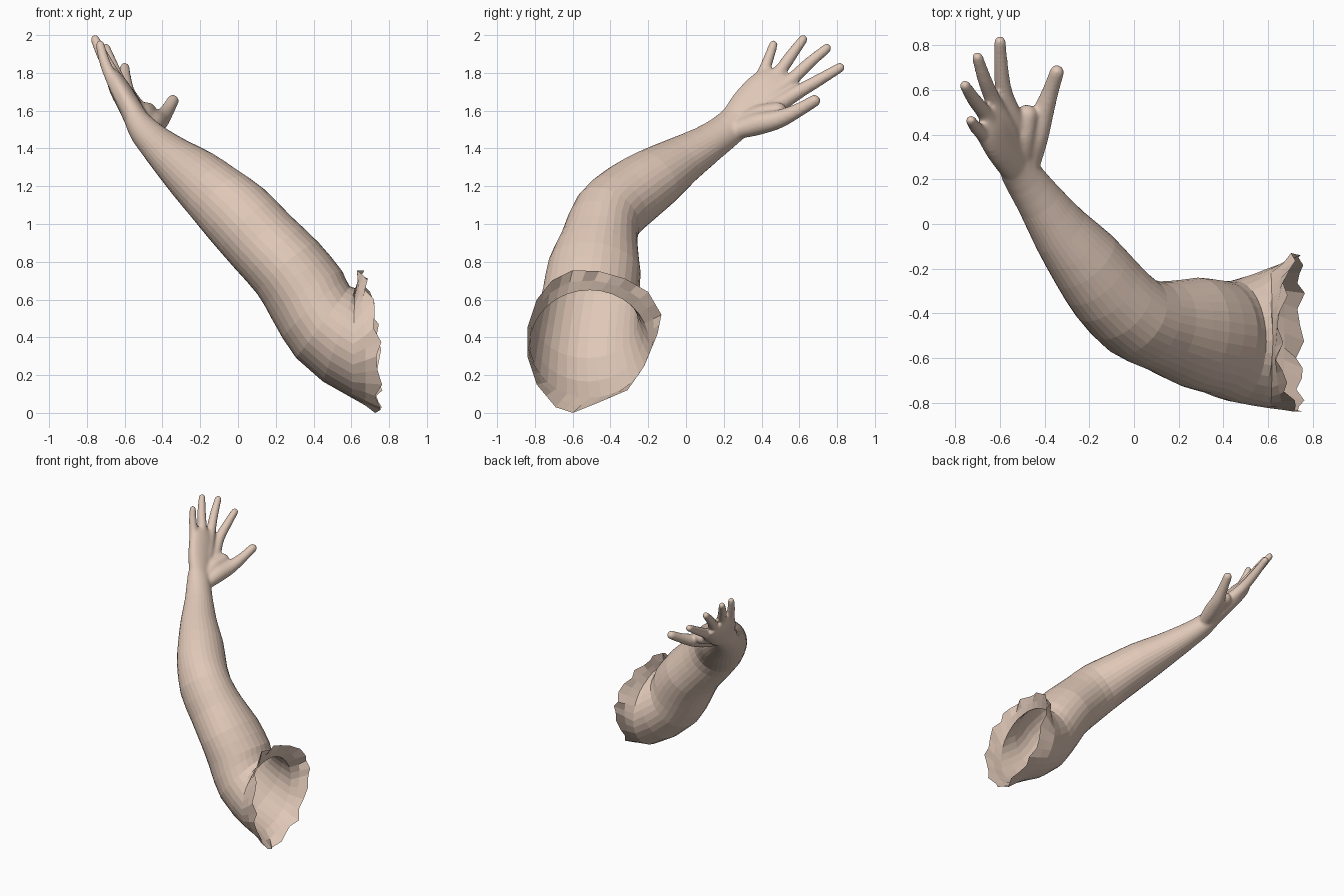
import bpy, bmesh, math
from mathutils import Vector

if "Cube" in bpy.data.objects:
    bpy.data.objects.remove(bpy.data.objects["Cube"])

skin = bpy.data.materials.new("warm skin")
skin.diffuse_color = (0.74, 0.575, 0.475, 1)
skin.use_nodes = True
skin.node_tree.nodes["Principled BSDF"].inputs["Base Color"].default_value = skin.diffuse_color


def catmull(a, b, c, d, t):
    return 0.5 * (2 * b + (c - a) * t + (2 * a - 5 * b + 4 * c - d) * t ** 2 + (3 * b - a - 3 * c + d) * t ** 3)


def sections(rows, steps, tangents={}):
    """Smooth rows of (x, y, z, width, thickness) into (centre, tangent, width, thickness)."""
    n = len(rows)
    cen = [Vector(r[:3]) for r in rows]
    tan = [Vector(tangents.get(i, cen[min(i + 1, n - 1)] - cen[max(i - 1, 0)])).normalized() for i in range(n)]
    out = []
    for i in range(n - 1):
        ids = [max(i - 1, 0), i, i + 1, min(i + 2, n - 1)]
        for k in range(steps):
            t = k / steps
            v = [catmull(*[rows[j][m] for j in ids], t) for m in range(5)]
            out.append((Vector(v[:3]), tan[i].lerp(tan[i + 1], t).normalized(), v[3], v[4]))
    out.append((cen[-1], tan[-1], rows[-1][3], rows[-1][4]))
    return out


def ring_points(sec, sides):
    c, n, a, b = sec
    w = Vector((0, 1, 0))
    w = (w - n * w.dot(n)).normalized()
    v = w.cross(n)
    angs = [math.tau * k / sides for k in range(sides)]
    return [c + w * a * math.cos(q) + v * b * math.sin(q) for q in angs]


def loft(bm, rings, caps=False):
    vr = [[bm.verts.new(p) for p in r] for r in rings]
    n = len(vr[0])
    for r, s in zip(vr, vr[1:]):
        for k in range(n):
            bm.faces.new((r[k], r[(k + 1) % n], s[(k + 1) % n], s[k]))
    if caps:
        bm.faces.new(vr[0])
        bm.faces.new(vr[-1])


def finish(bm, name):
    bmesh.ops.recalc_face_normals(bm, faces=bm.faces)
    me = bpy.data.meshes.new(name)
    bm.to_mesh(me)
    bm.free()
    me.materials.append(skin)
    ob = bpy.data.objects.new(name, me)
    bpy.context.collection.objects.link(ob)
    return ob


# Arm: open surface from the torn shoulder rim to the forearm, ending under the wrist
SIDES = 32
arm_rows = [
    (.61, -.51, .365, .315, .285),
    (.45, -.525, .48, .272, .237),
    (.365, -.505, .625, .255, .225),
    (.265, -.485, .765, .247, .212),
    (.13, -.458, .905, .206, .203),
    (.00, -.415, 1.045, .187, .197),
    (-.12, -.295, 1.155, .185, .175),
    (-.22, -.165, 1.245, .17, .155),
    (-.33, -.03, 1.335, .137, .123),
    (-.42, .10, 1.415, .11, .098),
    (-.49, .20, 1.485, .098, .082),
    (-.53, .265, 1.54, .098, .068),
]
rim = [(-.15, .42), (-.13, .52), (-.20, .64), (-.32, .71), (-.46, .75), (-.60, .755), (-.71, .70), (-.79, .60),
       (-.84, .45), (-.84, .30), (-.79, .15), (-.69, .03), (-.60, .0), (-.45, .06), (-.31, .12), (-.22, .25)]
rim_ring = []
for k in range(SIDES):
    p, q = Vector(rim[k // 2]), Vector(rim[(k // 2 + 1) % len(rim)])
    y, z = p.lerp(q, 0.5 * (k % 2))
    rim_ring.append(Vector((.745 - .095 * (z / .75) ** 4, y, z)))
arm_secs = sections(arm_rows, 2, {0: (-1, 0, .03), 1: (-.8, 0, .6)})
arm_rings = [ring_points(s, SIDES) for s in arm_secs]
half_ring = [a.lerp(b, .5) for a, b in zip(rim_ring, arm_rings[0])]
for k, p in enumerate(rim_ring):      # ragged torn edge
    p.x += .02 * math.sin(k * 2.3)
bm = bmesh.new()
loft(bm, [rim_ring, half_ring] + arm_rings[:-4])
arm = finish(bm, "arm")
for f in arm.data.polygons:
    f.use_smooth = False

# Hand: each digit runs from the wrist through the palm to its tip (x, y, z, radius)
digits = [
    [(-.555, .235, 1.565, .04), (-.615, .32, 1.68, .045), (-.675, .40, 1.785, .034), (-.71, .435, 1.87, .029), (-.73, .463, 1.95, .024)],
    [(-.53, .25, 1.54, .05), (-.60, .38, 1.68, .046), (-.665, .49, 1.80, .036), (-.715, .555, 1.89, .032), (-.757, .62, 1.978, .025)],
    [(-.51, .27, 1.52, .05), (-.57, .42, 1.65, .048), (-.63, .55, 1.755, .037), (-.67, .65, 1.85, .032), (-.70, .745, 1.93, .026)],
    [(-.485, .28, 1.50, .05), (-.53, .44, 1.60, .05), (-.58, .58, 1.69, .039), (-.595, .70, 1.76, .033), (-.60, .815, 1.828, .027)],
    [(-.465, .28, 1.50, .05), (-.445, .38, 1.53, .06), (-.41, .49, 1.555, .05), (-.375, .59, 1.60, .038), (-.345, .68, 1.652, .033)],
    [(-.50, .29, 1.53, .05), (-.495, .39, 1.575, .055), (-.48, .485, 1.595, .05)],   # thumb web
]
palm_rows = [
    (-.53, .265, 1.54, .095, .065),
    (-.575, .36, 1.625, .128, .06),
    (-.62, .45, 1.705, .135, .056),
    (-.638, .505, 1.74, .115, .044),
    (-.648, .535, 1.765, .09, .03),
]
bm = bmesh.new()
loft(bm, [ring_points(s, SIDES) for s in arm_secs[-6:]], caps=True)      # wrist
loft(bm, [ring_points(s, SIDES) for s in sections(palm_rows, 3)], caps=True)
for d in digits:
    secs = sections([(x, y, z, r, r) for x, y, z, r in d], 4)
    loft(bm, [ring_points(s, 16) for s in secs], caps=True)
    for end in (d[0], d[-1]):
        ball = bmesh.ops.create_icosphere(bm, subdivisions=3, radius=end[3])["verts"]
        bmesh.ops.translate(bm, verts=ball, vec=end[:3])
hand = finish(bm, "hand")
m = hand.modifiers.new("fuse", "REMESH")
m.mode = "VOXEL"
m.voxel_size = 0.009
m.use_smooth_shade = True
s = hand.modifiers.new("soften", "SMOOTH")
s.factor = 0.5
s.iterations = 12
